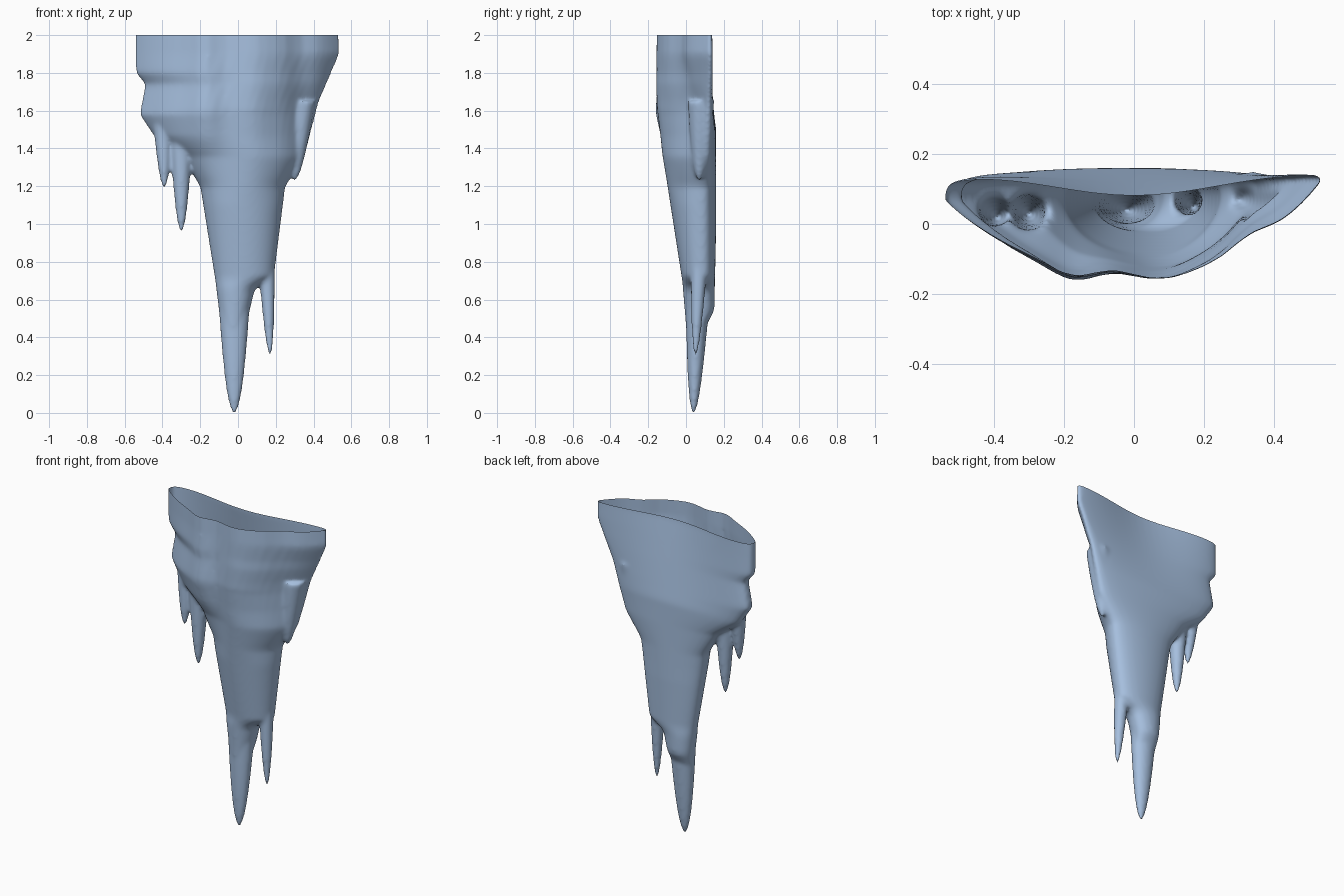
import bpy, bmesh
from math import sin, cos, pi, exp
from mathutils import Vector

SIDES = 64
LAYERS = 60


def remove_default_cube():
    cube = bpy.data.objects.get("Cube")
    if cube:
        bpy.data.objects.remove(cube, do_unlink=True)


def make_material(name, colour):
    material = bpy.data.materials.new(name)
    material.use_nodes = True
    material.diffuse_color = colour
    shader = material.node_tree.nodes["Principled BSDF"]
    shader.inputs["Base Color"].default_value = colour
    return material


def along(profile, height):
    """Read a width off a profile of (height, width) points."""
    for (low, start), (high, end) in zip(profile, profile[1:]):
        if height <= high:
            part = max(0, (height - low) / (high - low))
            return start + (end - start) * part
    return profile[-1][1]


def bump(position, centre, width):
    return exp(-((position - centre) / width) ** 2)


def loft(bm, rings):
    """Skin a stack of point rings and cap both ends."""
    loops = [[bm.verts.new(point) for point in ring] for ring in rings]
    for lower, upper in zip(loops, loops[1:]):
        for i in range(SIDES):
            j = (i + 1) % SIDES
            bm.faces.new((lower[i], lower[j], upper[j], upper[i]))
    bm.faces.new(list(reversed(loops[0])))
    bm.faces.new(loops[-1])


def turns():
    return [2 * pi * i / SIDES for i in range(SIDES)]


# Silhouette of the hanging curtain, from its lower end to above the rim
left_edge = [(0.45, -0.09), (0.7, -0.12), (1.2, -0.2), (1.36, -0.3),
             (1.46, -0.44), (1.58, -0.52), (1.74, -0.49), (1.8, -0.54)]
right_edge = [(0.45, 0.04), (0.66, 0.09), (0.72, 0.19), (1.2, 0.25),
              (1.35, 0.35), (1.65, 0.43), (1.9, 0.54), (2.1, 0.53)]
front_edge = [(0.45, 0), (0.7, -0.02), (1.6, -0.16), (2.1, -0.15)]
back_edge = [(0.45, 0.1), (0.54, 0.15), (1, 0.16)]
right_fold = [(1.2, 0.08), (1.8, 0.13)]
fluting = [(1.1, 0), (1.6, 1)]
rim_dent = [(1.5, 0), (2, 0.08)]

# Ridges stand out of the front, grooves cut in: (centre, depth)
flutes = [(-0.18, -0.02), (-0.06, 0.02), (0.1, -0.01), (0.33, 0.03)]


def curtain_ring(height):
    """Flat-backed section whose front swells into ridges near the top."""
    left, right = along(left_edge, height), along(right_edge, height)
    front, back = along(front_edge, height), along(back_edge, height)
    left_side, right_side = 0.07, along(right_fold, height)
    flute, dent = along(fluting, height), along(rim_dent, height)
    ring = []
    for angle in turns():
        across = (1 + cos(angle)) / 2
        x = left + (right - left) * across
        side = left_side + (right_side - left_side) * across
        reach = abs(sin(angle))
        if angle < pi:
            y = side + (back - side) * reach ** (0.8 - 0.4 * flute)
            y -= dent * bump(x, 0, 0.35)
        else:
            y = side + (front - side) * reach ** (1 + 0.8 * flute)
            for centre, depth in flutes:
                y += flute * depth * bump(x, centre, 0.07)
        ring.append((x, y, height))
    return ring


def icicle(bm, tip, root, width, flatness=1):
    """Blunt tapering spike that runs from its tip up into the curtain."""
    tip, root = Vector(tip), Vector(root)
    rings = []
    for layer in range(LAYERS + 1):
        part = layer / LAYERS
        middle = tip.lerp(root, part)
        radius = max(width / 9, width * part ** 0.45)
        rings.append([middle + Vector((radius * cos(angle),
                                       radius * flatness * sin(angle), 0))
                      for angle in turns()])
    loft(bm, rings)


def build_parts():
    bm = bmesh.new()
    bottom, top = left_edge[0][0], right_edge[-1][0]
    step = (top - bottom) / LAYERS
    loft(bm, [curtain_ring(bottom + step * layer) for layer in range(LAYERS + 1)])
    # Long central icicle
    icicle(bm, (-0.02, 0.04, 0), (-0.02, 0.07, 0.8), 0.096, flatness=0.75)
    # Smaller icicle beside it
    icicle(bm, (0.17, 0.05, 0.3), (0.15, 0.07, 0.8), 0.045)
    # Knob under one shoulder
    icicle(bm, (0.3, 0.07, 1.23), (0.34, 0.08, 1.65), 0.07)
    # Pair of icicles under the other shoulder
    icicle(bm, (-0.3, 0.03, 0.96), (-0.3, 0.04, 1.7), 0.07)
    icicle(bm, (-0.39, 0.02, 1.19), (-0.4, 0.05, 1.6), 0.055)
    bmesh.ops.recalc_face_normals(bm, faces=bm.faces)
    mesh = bpy.data.meshes.new("icicle_cluster")
    bm.to_mesh(mesh)
    bm.free()
    cluster = bpy.data.objects.new("icicle_cluster", mesh)
    bpy.context.collection.objects.link(cluster)
    return cluster


def fuse_parts(cluster):
    """Blend the parts into one soft skin."""
    fuse = cluster.modifiers.new("fuse", "REMESH")
    fuse.mode = "VOXEL"
    fuse.voxel_size = 0.01
    soften = cluster.modifiers.new("soften", "SMOOTH")
    soften.factor = 0.5
    soften.iterations = 12
    graph = bpy.context.evaluated_depsgraph_get()
    skin = bpy.data.meshes.new_from_object(cluster.evaluated_get(graph))
    cluster.modifiers.clear()
    cluster.data = skin
    return skin


def open_rim(skin):
    """Slice off the top to leave a hollow shell with an open rim."""
    bm = bmesh.new()
    bm.from_mesh(skin)
    everything = bm.verts[:] + bm.edges[:] + bm.faces[:]
    bmesh.ops.bisect_plane(bm, geom=everything, plane_co=(0, 0, 2),
                           plane_no=(0, 0, 1), clear_outer=True)
    for face in bm.faces:
        face.smooth = True
        face.material_index = 0
    bm.to_mesh(skin)
    bm.free()


remove_default_cube()
icicle_cluster = build_parts()
shell = fuse_parts(icicle_cluster)
open_rim(shell)
shell.materials.clear()
shell.materials.append(make_material("pale blue ice", (0.38, 0.52, 0.73, 1)))
